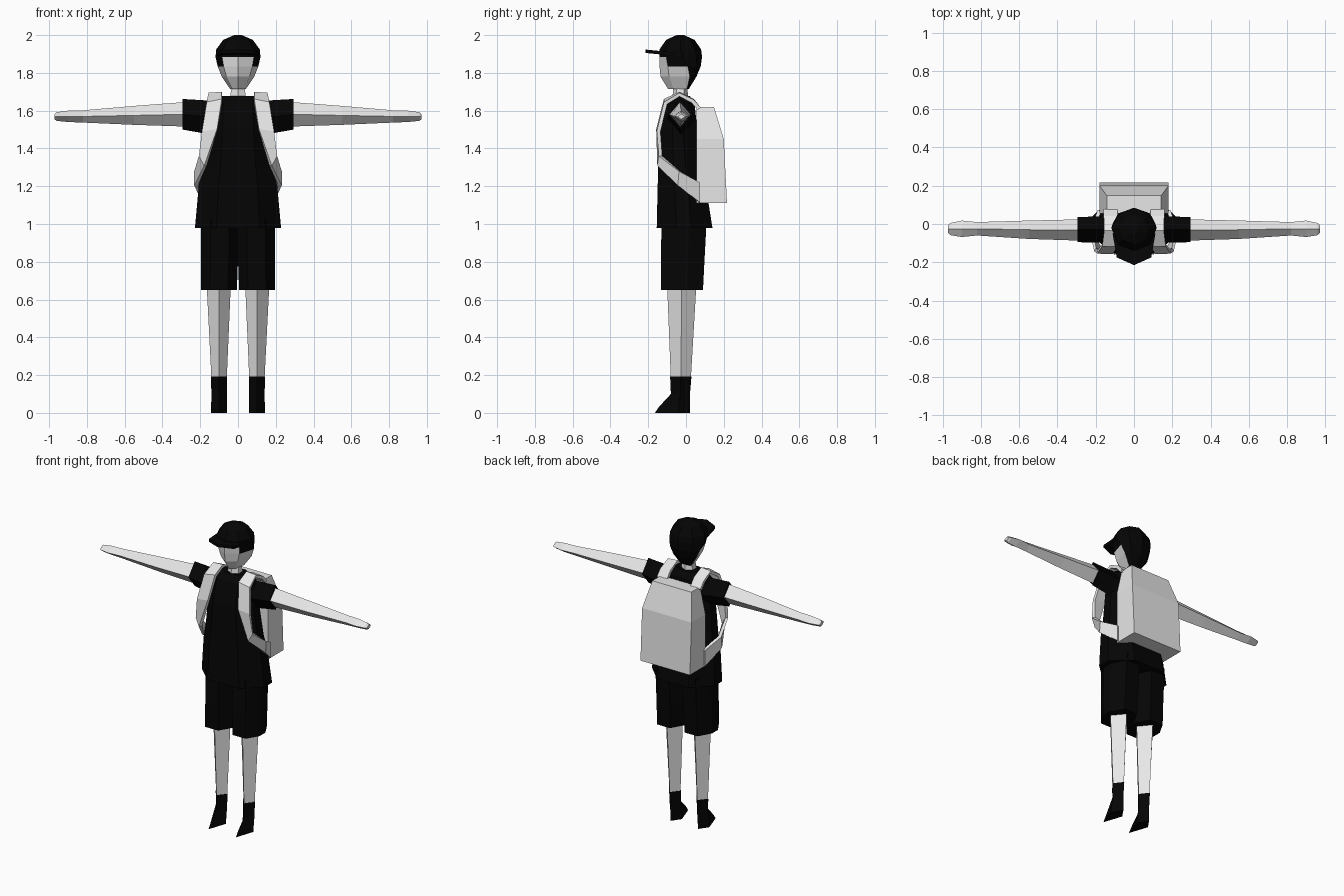
import bpy, bmesh, math

if "Cube" in bpy.data.objects:
    bpy.data.objects.remove(bpy.data.objects["Cube"])


def material(name, v):
    m = bpy.data.materials.new(name)
    m.diffuse_color = (v, v, v, 1)
    m.use_nodes = True
    m.node_tree.nodes["Principled BSDF"].inputs["Base Color"].default_value = m.diffuse_color
    return m


LIGHT = material("light_grey", 0.8)
BLACK = material("near_black", 0.0015)


def polygon(n):
    """Unit cross-section with a corner facing the front."""
    pts = [(math.sin(2 * math.pi * k / n), -math.cos(2 * math.pi * k / n)) for k in range(n)]
    w = max(p[0] for p in pts)
    return [(x / w, y) for x, y in pts]


DIAMOND, HEX, OCT = polygon(4), polygon(6), polygon(8)
BLOCK = [(-.5, -1), (.5, -1), (1, -.3), (1, .25), (.5, 1), (-.5, 1), (-1, .25), (-1, -.3)]
SQUARE = [(-1, -1), (1, -1), (1, 1), (-1, 1)]


def ring(shape, z, x0, x1, yf, yb, yc=None):
    """Horizontal section between x0..x1 and yf..yb, widest at yc."""
    yc = (yf + yb) / 2 if yc is None else yc
    cx, rx = (x0 + x1) / 2, (x1 - x0) / 2
    return [(cx + px * rx, yc + (py * (yc - yf) if py < 0 else py * (yb - yc)), z) for px, py in shape]


def arm_ring(shape, x, y0, y1, z0, z1):
    """Upright section across an arm."""
    return [(x, (y0 + y1) / 2 + a * (y1 - y0) / 2, (z0 + z1) / 2 + b * (z1 - z0) / 2) for a, b in shape]


def finish(name, bm, mats, mirror=False, thickness=0):
    bmesh.ops.recalc_face_normals(bm, faces=bm.faces)
    me = bpy.data.meshes.new(name)
    bm.to_mesh(me)
    bm.free()
    for m in mats:
        me.materials.append(m)
    ob = bpy.data.objects.new(name, me)
    bpy.context.collection.objects.link(ob)
    if thickness:
        s = ob.modifiers.new("thickness", 'SOLIDIFY')
        s.thickness, s.offset = thickness, 0
    if mirror:
        ob.modifiers.new("mirror", 'MIRROR')
    return ob


def loft(name, rings, mats, mirror=False, rule=None):
    bm = bmesh.new()
    vs = [[bm.verts.new(p) for p in r] for r in rings]
    n = len(vs[0])
    for i in range(len(vs) - 1):
        for k in range(n):
            j = (k + 1) % n
            f = bm.faces.new((vs[i][k], vs[i][j], vs[i + 1][j], vs[i + 1][k]))
            if rule:
                f.material_index = rule(i, k)
    bm.faces.new(vs[0])
    top = bm.faces.new(vs[-1])
    top.material_index = len(mats) - 1
    return finish(name, bm, mats, mirror)


# Head: skin on the front sectors, black hair and cap elsewhere
head = [(1.715, .042, -.095, .005, .015), (1.78, .086, -.135, .02, .055), (1.835, .108, -.14, .01, .078),
        (1.885, .119, -.14, -.02, .085), (1.925, .115, -.14, -.03, .08), (1.975, .078, -.105, -.03, .045),
        (2.0, .02, -.05, -.03, -.01)]


def hair_rule(i, k):
    front = k in (0, 1, 6, 7) if i < 2 else k in (0, 7) and i == 2
    return 0 if front else 1


loft("head_and_cap", [ring(OCT, z, -r, r, f, b, c) for z, r, f, c, b in head], [LIGHT, BLACK], rule=hair_rule)

# Cap brim
brim = [(-.112, -.05), (-.09, -.175), (0, -.215), (.09, -.175), (.112, -.05)]
loft("cap_brim", [[(x, y, z + (-.06 - y) * .1) for x, y in brim] for z in (1.89, 1.908)], [BLACK])

# Neck
loft("neck", [ring(HEX, 1.64, -.045, .045, -.075, .015), ring(HEX, 1.74, -.033, .033, -.065, .005)], [LIGHT])

# Shirt body
shirt = [(.98, .228, -.155, .14), (1.2, .208, -.15, .105), (1.3, .188, -.147, .085), (1.5, .165, -.143, .06),
         (1.64, .155, -.11, .045), (1.678, .085, -.075, .02)]
loft("shirt", [ring(BLOCK, z, -r, r, f, b) for z, r, f, b in shirt], [BLACK])

# Sleeves and arms
loft("sleeve", [arm_ring(DIAMOND, .12, -.1, .045, 1.46, 1.655),
                arm_ring(DIAMOND, .18, -.097, .04, 1.48, 1.655),
                arm_ring(DIAMOND, .295, -.095, .036, 1.5, 1.662)], [BLACK], mirror=True)
arm = [(.25, -.088, .025, 1.515, 1.648), (.55, -.078, .018, 1.525, 1.625), (.82, -.06, .01, 1.537, 1.602),
       (.9, -.068, .018, 1.54, 1.6), (.96, -.058, .005, 1.546, 1.592), (.972, -.045, -.005, 1.555, 1.582)]
loft("arm", [arm_ring(DIAMOND, *a) for a in arm], [LIGHT], mirror=True)

# Shorts
loft("shorts_leg", [ring(BLOCK, .65, .006, .195, -.132, .09),
                    ring(BLOCK, .81, 0, .195, -.132, .098),
                    ring(BLOCK, 1.03, 0, .195, -.13, .11)], [BLACK], mirror=True)

# Lower legs and pointed boots
loft("leg", [ring(DIAMOND, .17, .06, .14, -.08, .025), ring(DIAMOND, .68, .038, .166, -.1, .055)],
     [LIGHT], mirror=True)
loft("boot", [ring(DIAMOND, 0, .058, .142, -.165, .02, -.04), ring(DIAMOND, .03, .058, .142, -.145, .02, -.04),
              ring(DIAMOND, .1, .059, .141, -.08, .021, -.03), ring(DIAMOND, .192, .057, .143, -.084, .029)],
     [BLACK], mirror=True)

# Backpack
loft("backpack", [ring(SQUARE, 1.11, -.18, .18, .055, .217), ring(SQUARE, 1.45, -.18, .18, .055, .2),
                  ring(SQUARE, 1.62, -.142, .142, .055, .148)], [LIGHT])

# Shoulder straps: ribbon between an inner and an outer edge
inner = [(.085, .07, 1.61), (.085, .035, 1.655), (.085, -.035, 1.69), (.085, -.11, 1.655), (.11, -.148, 1.5),
         (.172, -.145, 1.31), (.222, -.045, 1.205), (.18, .07, 1.115)]
outer = [(.158, .07, 1.61), (.158, .035, 1.65), (.155, -.035, 1.685), (.165, -.108, 1.64), (.19, -.145, 1.49),
         (.203, -.135, 1.36), (.222, -.035, 1.28), (.18, .07, 1.22)]
bm = bmesh.new()
a = [bm.verts.new(p) for p in inner]
b = [bm.verts.new(p) for p in outer]
for i in range(len(a) - 1):
    bm.faces.new((a[i], b[i], b[i + 1], a[i + 1]))
finish("shoulder_strap", bm, [LIGHT], mirror=True, thickness=.02)
